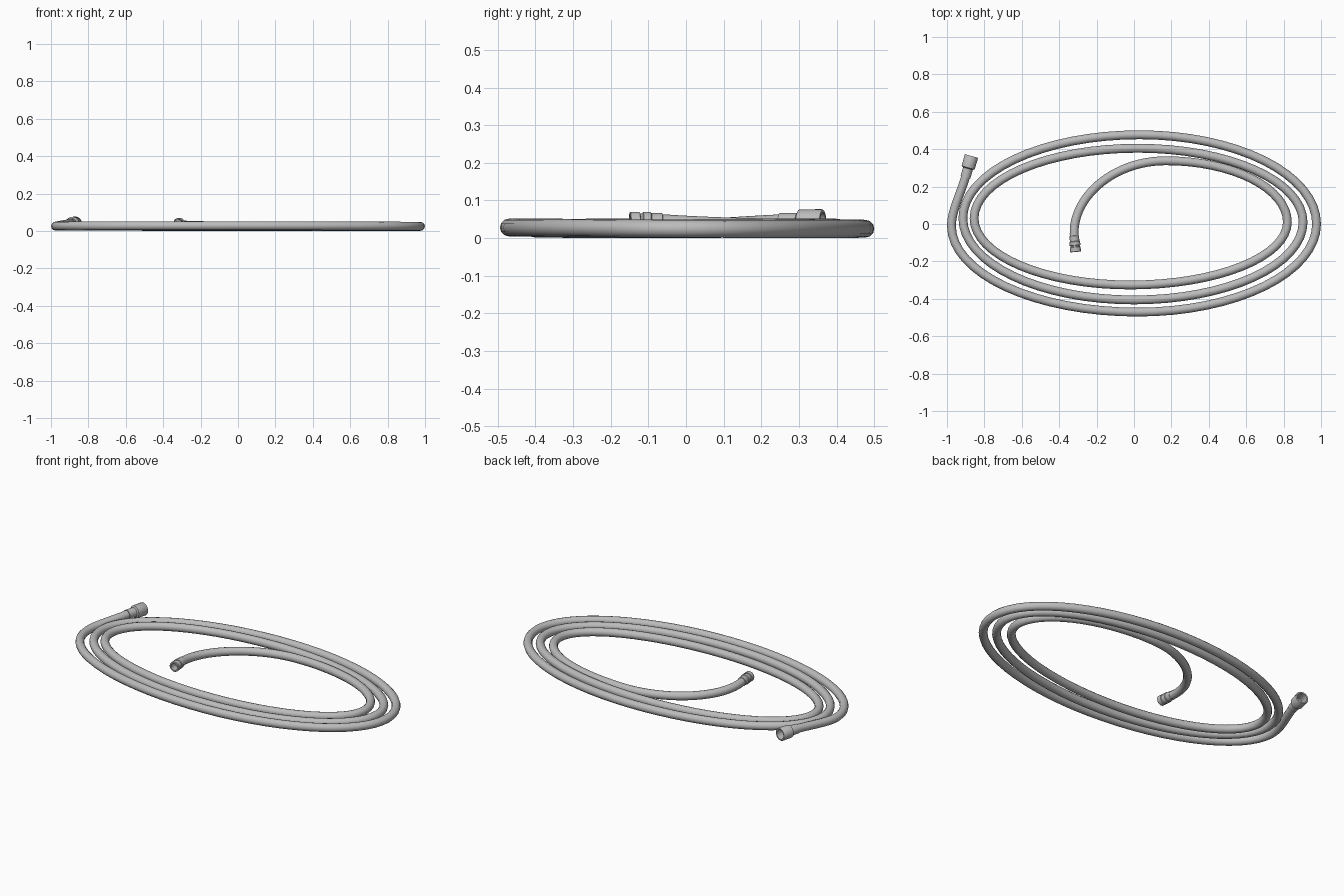
import bpy, bmesh, math
from mathutils import Vector

if "Cube" in bpy.data.objects:
    bpy.data.objects.remove(bpy.data.objects["Cube"])

grey = bpy.data.materials.new("grey rubber")
grey.diffuse_color = (0.5, 0.5, 0.5, 1)
grey.use_nodes = True
grey.node_tree.nodes["Principled BSDF"].inputs["Base Color"].default_value = grey.diffuse_color


def sweep(name, rings, sides, capped=False):
    """Skin circles along a list of (centre, radius, tangent)."""
    bm = bmesh.new()
    loops = []
    for c, r, t in rings:
        t = t.normalized()
        side = t.cross(Vector((0, 0, 1))).normalized()
        up = side.cross(t)
        loops.append([bm.verts.new(c + r * (math.cos(a) * side + math.sin(a) * up))
                      for a in (2 * math.pi * k / sides for k in range(sides))])
    for a, b in zip(loops, loops[1:]):
        for k in range(sides):
            j = (k + 1) % sides
            bm.faces.new((a[k], a[j], b[j], b[k]))
    if capped:
        bm.faces.new(loops[0])
        bm.faces.new(loops[-1])
    bmesh.ops.recalc_face_normals(bm, faces=bm.faces)
    me = bpy.data.meshes.new(name)
    bm.to_mesh(me)
    bm.free()
    me.materials.append(grey)
    ob = bpy.data.objects.new(name, me)
    bpy.context.collection.objects.link(ob)
    bpy.context.view_layer.objects.active = ob
    ob.select_set(True)
    bpy.ops.object.shade_smooth_by_angle(angle=math.radians(35))
    ob.select_set(False)


# Hose path: lead-in from the large fitting, then quarter ellipses spiralling in
def bezier(p0, p1, p2, p3, n):
    p = [Vector(q) for q in (p0, p1, p2, p3)]
    return [(1-u)**3*p[0] + 3*u*(1-u)**2*p[1] + 3*u*u*(1-u)*p[2] + u**3*p[3]
            for u in (i / n for i in range(n))]


path = bezier((-0.898, 0.262, 0.040), (-0.925, 0.165, 0.036),
              (-0.976, 0.07, 0.027), (-0.976, -0.01, 0.027), 12)
stops = [(-0.976, -0.01), (0.02, -0.471), (0.976, 0.0), (0.03, 0.477),
         (-0.915, 0.03), (0.0, -0.406), (0.904, 0.01), (0.02, 0.405),
         (-0.855, 0.03), (-0.02, -0.326), (0.82, 0.01), (0.17, 0.338)]
for i, (p, q) in enumerate(zip(stops, stops[1:])):
    for k in range(16):
        a = k / 16 * math.pi / 2
        s, c = math.sin(a), 1 - math.cos(a)
        u, v = (c, s) if i % 2 == 0 else (s, c)
        path.append(Vector((p[0] + (q[0]-p[0])*u, p[1] + (q[1]-p[1])*v,
                            0.0262 + 0.0022 * math.sin(1.9 * (i + k / 16)))))
# Free inner tail, lifting towards the small fitting
path += bezier((0.17, 0.338, 0.0275), (-0.12, 0.338, 0.028),
               (-0.345, 0.13, 0.026), (-0.318, -0.08, 0.041), 24)
path.append(Vector((-0.318, -0.08, 0.041)))
n = len(path)
sweep("hose", [(path[i], 0.0235, path[min(i+1, n-1)] - path[max(i-1, 0)])
               for i in range(n)], 12, True)


def fitting(name, origin, direction, profile):
    """Hollow turned end piece: profile is (distance, radius)."""
    d = Vector(direction).normalized()
    sweep(name, [(Vector(origin) + d * x, r, d) for x, r in profile], 24)


# Large threaded socket on the outer end
fitting("large_end_fitting", (-0.901, 0.25, 0.040), (0.27, 0.96, 0),
        [(0, 0.022), (0, 0.027), (0.048, 0.027), (0.053, 0.036), (0.115, 0.037),
         (0.118, 0.035), (0.118, 0.028), (0.06, 0.026), (0.06, 0.0005)])
# Small grooved connector on the inner end
fitting("small_end_fitting", (-0.320, -0.062, 0.041), (0.09, -1, 0),
        [(0, 0.022), (0.002, 0.0255), (0.03, 0.0255), (0.033, 0.029), (0.052, 0.029),
         (0.054, 0.025), (0.060, 0.025), (0.062, 0.029), (0.086, 0.029),
         (0.088, 0.027), (0.088, 0.020), (0.045, 0.019), (0.045, 0.0005)])
